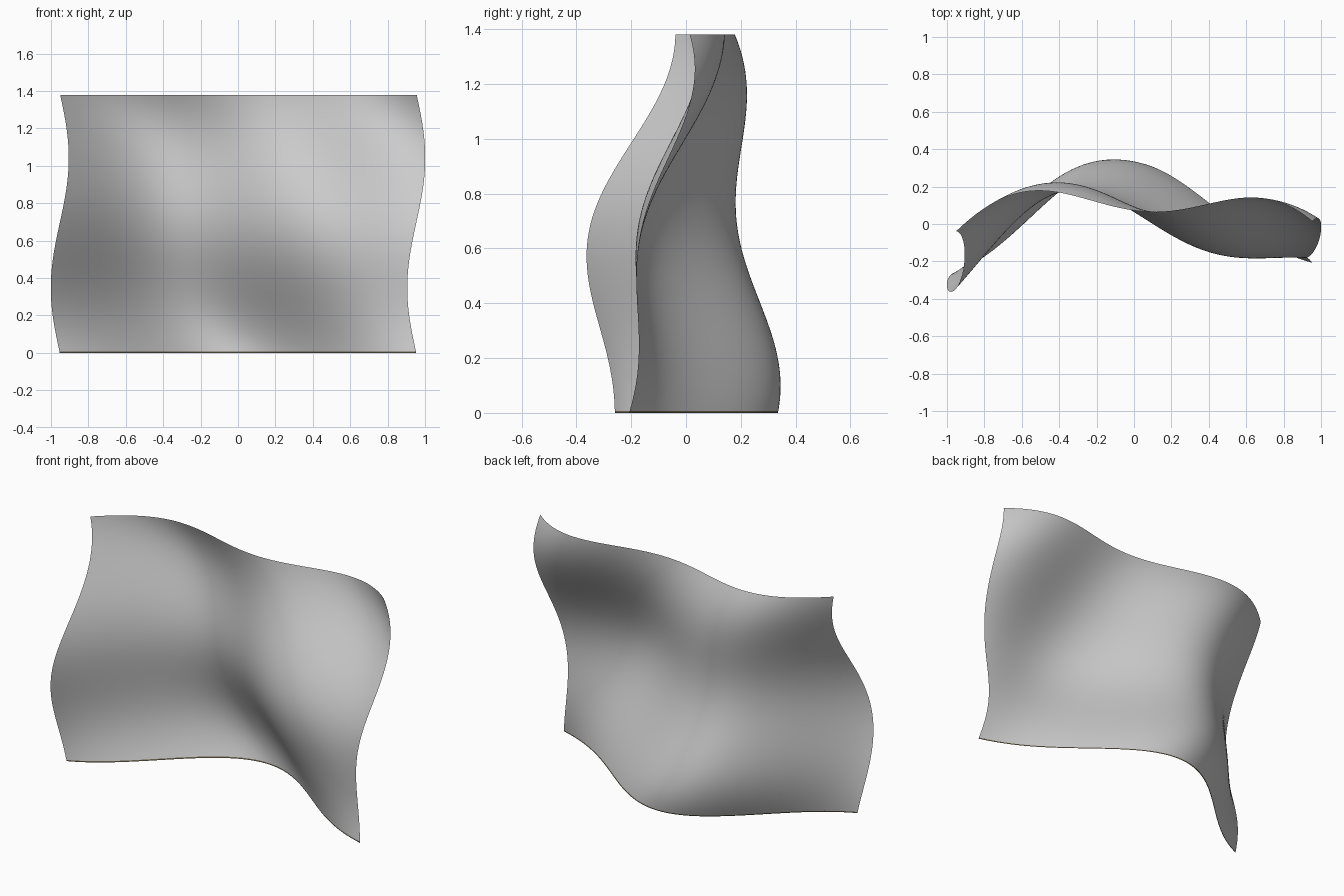
import bpy, bmesh
from math import sin, cos, pi

if "Cube" in bpy.data.objects:
    bpy.data.objects.remove(bpy.data.objects["Cube"])

HEIGHT, HALF_W, HEM = 1.38, 0.953, 0.007


def cloth_point(u, z):
    # side sway, static dome, wave drifting left with height, whole-sheet billow
    x = u - 0.048 * sin(2 * pi * z / 1.39)
    dome = 0.20 - 0.39 * u**2 + 0.035 * u**4 - 0.03 * sin(4.4 * u)
    wave = 0.13 * cos(3.88 * u + pi * z / HEIGHT)
    billow = -0.06 + 0.068 * cos(2 * pi * (z - 0.08) / 1.22)
    return x, dome + wave + billow, z


def strip(name, z0, z1, cols, rows):
    bm = bmesh.new()
    grid = [[bm.verts.new(cloth_point(HALF_W * (2 * i / cols - 1),
                                      z0 + (z1 - z0) * j / rows))
             for i in range(cols + 1)] for j in range(rows + 1)]
    for j in range(rows):
        for i in range(cols):
            f = bm.faces.new((grid[j][i], grid[j][i + 1],
                              grid[j + 1][i + 1], grid[j + 1][i]))
            f.smooth = True
    me = bpy.data.meshes.new(name)
    bm.to_mesh(me)
    bm.free()
    ob = bpy.data.objects.new(name, me)
    bpy.context.collection.objects.link(ob)
    return ob


# Rippling cloth sheet
strip("cloth_sheet", HEM, HEIGHT, 96, 72)

# Thin darker hem along the bottom
hem = strip("bottom_hem", 0.0, HEM, 96, 1)
mat = bpy.data.materials.new("hem_brown")
mat.diffuse_color = (0.16, 0.13, 0.08, 1)
mat.use_nodes = True
mat.node_tree.nodes["Principled BSDF"].inputs["Base Color"].default_value = mat.diffuse_color
hem.data.materials.append(mat)
